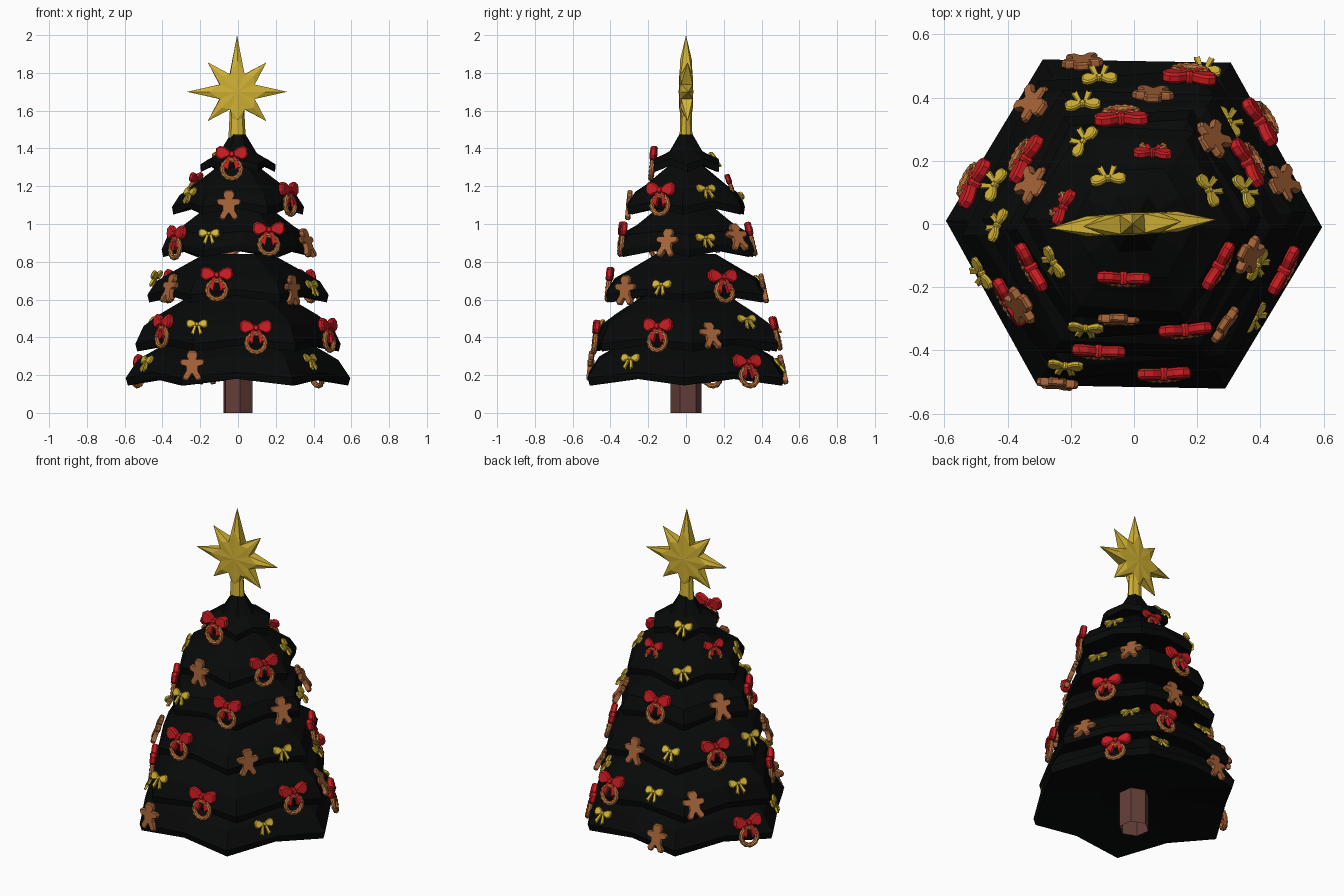
import bpy, bmesh, math
from mathutils import Vector, Matrix
from mathutils.bvhtree import BVHTree

if "Cube" in bpy.data.objects:
    bpy.data.objects.remove(bpy.data.objects["Cube"])


def material(name, col):
    m = bpy.data.materials.new(name)
    m.diffuse_color = (*col, 1)
    m.use_nodes = True
    m.node_tree.nodes["Principled BSDF"].inputs["Base Color"].default_value = m.diffuse_color
    return m


BLACK = material("near_black_needles", (0.0022, 0.0025, 0.0025))
BROWN = material("trunk_brown", (0.125, 0.048, 0.04))
GOLD = material("gold", (0.65, 0.45, 0.035))
RED = material("ribbon_red", (0.60, 0.012, 0.016))
GINGER = material("gingerbread_brown", (0.39, 0.13, 0.04))
ROPE = material("wreath_orange", (0.50, 0.18, 0.045))


def to_mesh(bm, name, mats):
    bmesh.ops.recalc_face_normals(bm, faces=bm.faces[:])
    me = bpy.data.meshes.new(name)
    bm.to_mesh(me)
    bm.free()
    for m in mats:
        me.materials.append(m)
    return me


def add(name, me, matrix=Matrix()):
    ob = bpy.data.objects.new(name, me)
    bpy.context.collection.objects.link(ob)
    ob.matrix_world = matrix
    return ob


def bridge(bm, a, b, mat=0):
    n = len(a)
    for i in range(n):
        bm.faces.new((a[i], a[(i + 1) % n], b[(i + 1) % n], b[i])).material_index = mat


def puffed(bm, pts, t, shrink, mat=0):
    """Outline in x/z made into a cushion of half thickness t."""
    cx = sum(p[0] for p in pts) / len(pts)
    cz = sum(p[1] for p in pts) / len(pts)
    rings = []
    for y, s in ((-t, shrink), (-t * .55, 1), (t * .55, 1), (t, shrink)):
        rings.append([bm.verts.new((cx + (x - cx) * s, y, cz + (z - cz) * s)) for x, z in pts])
    for a, b in zip(rings, rings[1:]):
        bridge(bm, a, b, mat)
    for r in (rings[0], rings[-1]):
        bm.faces.new(r).material_index = mat


# tree tiers: hexagonal skirts with drooping corners
# tip radius, tip z, shoulder radius, shoulder z, top radius, top z, turn, bulge
TIERS = [(.595, .145, .43, .34, .22, .43, -1, .018),
         (.545, .325, .42, .52, .20, .65, 4, .018),
         (.48, .585, .36, .74, .18, .84, -2, .014),
         (.405, .825, .30, .985, .15, 1.10, 3, .018),
         (.35, 1.05, .25, 1.195, .10, 1.31, -3, .01),
         (.20, 1.275, .10, 1.375, .04, 1.475, 2, 0)]
tier_tops = []
for n, (R, z, rm, zm, rt, zt, turn, bulge) in enumerate(TIERS):
    bm = bmesh.new()
    profile = [(R * .35, z + .07, 0), (R * .98, z, .035), (R, z + .04, .03),
               ((R + rm) / 2 + bulge, (z + .04 + zm) / 2 + bulge, .018),
               (rm, zm, .01), (rt, zt, 0)]
    rings = []
    for r, h, lift in profile:
        ring = []
        for k in range(12):
            a = math.radians(30 * k + turn)
            mid = k % 2
            rr = r * (math.cos(math.pi / 6) if mid else 1)
            ring.append(bm.verts.new((rr * math.cos(a), rr * math.sin(a), h + lift * mid)))
        rings.append(ring)
    for a, b in zip(rings, rings[1:]):
        bridge(bm, a, b)
    bm.faces.new(rings[0])
    bm.faces.new(rings[-1])
    bmesh.ops.recalc_face_normals(bm, faces=bm.faces[:])
    tier_tops.append(BVHTree.FromBMesh(bm))
    add("tree_tier_%d" % (n + 1), to_mesh(bm, "tier", [BLACK]))

# trunk, open ended
bm = bmesh.new()
bmesh.ops.create_cone(bm, cap_ends=False, segments=6, radius1=.084, radius2=.084, depth=.26,
                      matrix=Matrix.Translation((0, 0, .13)) @ Matrix.Rotation(math.radians(8), 4, 'Z'))
add("trunk", to_mesh(bm, "trunk", [BROWN]))

# eight pointed star: flat front and back, tips tapering to a point
bm = bmesh.new()
front, back = bm.verts.new((0, -.036, 0)), bm.verts.new((0, .036, 0))
tips, inner = [], []
for k in range(8):
    a = math.radians(45 * k)
    r = .22 if k % 2 else (.30 if k == 2 else .265)
    tips.append(bm.verts.new((r * math.cos(a), 0, r * math.sin(a))))
    b = a + math.pi / 8
    inner.append([bm.verts.new((.10 * math.cos(b), y, .10 * math.sin(b))) for y in (-.03, .03)])
for k in range(8):
    t, p, q = tips[k], inner[k - 1], inner[k]
    ridge = [bm.verts.new(t.co * .55 + Vector((0, y, 0))) for y in (-.032, .032)]
    for s, c in ((0, front), (1, back)):
        for e in (p, q):
            bm.faces.new((c, e[s], ridge[s]))
            bm.faces.new((ridge[s], e[s], t))
    bm.faces.new((t, p[0], p[1]))
    bm.faces.new((t, q[0], q[1]))
add("star", to_mesh(bm, "star", [GOLD]),
    Matrix.Translation((-.005, 0, 1.70)) @ Matrix.Rotation(math.radians(3), 4, 'Z'))
bm = bmesh.new()
bmesh.ops.create_cone(bm, cap_ends=True, segments=8, radius1=.046, radius2=.036, depth=.2,
                      matrix=Matrix.Translation((-.005, 0, 1.55)) @ Matrix.Diagonal((1, .75, 1, 1)))
add("star_stem", to_mesh(bm, "stem", [GOLD]))


# ribbon bow: knot, two loops, two tails
def bow(bm, s, tail, z0, t, wide, mat=0):
    loop = [(.006, .012), (.035, .036), (.062, .043), (.083, .03), (.086, -.004), (.076, -.022),
            (.056, -.032), (.035, -.022), (.006, -.012)]
    strip = [(.0, .0), (.02, -.004), (.036 + wide, -tail * .85), (.034, -tail * .82),
             (.036 - wide, -tail)]
    knot = [(.016 * math.cos(a * math.pi / 4), .018 * math.sin(a * math.pi / 4)) for a in range(8)]
    for m in (1, -1):
        puffed(bm, [(x * s * m, z * s + z0) for x, z in loop], t, .8, mat)
        puffed(bm, [(x * s * m, z * s + z0) for x, z in strip], t * .7, .9, mat)
    puffed(bm, [(x * s, z * s + z0) for x, z in knot], t * 1.2, .7, mat)


# wreath: twisted rope ring with red bow
bm = bmesh.new()
rows = []
for i in range(48):
    u = 2 * math.pi * i / 48
    row = []
    for j in range(8):
        v = 2 * math.pi * j / 8
        r = .0135 + .002 * math.cos(2 * v + 12 * u)
        d = .049 + r * math.cos(v)
        row.append(bm.verts.new((d * math.cos(u), r * math.sin(v), d * math.sin(u) - .03)))
    rows.append(row)
for i in range(48):
    bridge(bm, rows[i - 1], rows[i], 1)
bow(bm, 1, .09, .05, .017, .016)
WREATH = to_mesh(bm, "wreath", [RED, ROPE])

# small gold bow
bm = bmesh.new()
bow(bm, .66, .10, .02, .009, .013)
GOLD_BOW = to_mesh(bm, "gold_bow", [GOLD])

# gingerbread figure
half = [(.018, .079), (.029, .064), (.029, .048), (.02, .034), (.054, .034), (.066, .022),
        (.06, .004), (.032, -.004), (.032, -.03), (.05, -.062), (.044, -.077), (.024, -.08),
        (.004, -.046)]
bm = bmesh.new()
puffed(bm, half + [(-x, z) for x, z in reversed(half)], .013, .92)
GINGERBREAD = to_mesh(bm, "gingerbread", [GINGER])

# ornament positions (x, y, z)
WREATHS = [(-.03, -.16, 1.32), (.26, -.13, 1.13), (-.33, -.14, .90), (.16, -.335, .92),
           (-.11, -.40, .68), (-.40, -.25, .43), (.095, -.48, .40), (.48, -.15, .41),
           (.37, .20, .67), (.41, .33, .22), (-.04, .34, .92), (.17, .46, .42),
           (-.35, .21, .67), (-.50, .13, .22)]
SMALL_WREATHS = [(.05, .20, 1.20), (-.20, .05, 1.21)]
SIDE_GINGERS = [(.365, -.10, .90), (-.36, -.26, .66), (.25, .27, .93), (.47, .13, .41),
                (-.31, .37, .42), (-.31, .12, .92)]
FLAT_GINGERS = [(-.045, -.28, 1.10), (.28, -.31, .65), (-.235, -.49, .25), (.06, .41, .66),
                (-.16, .50, .23)]
BOWS = [(-.24, -.115, 1.15), (-.15, -.33, .93), (.39, -.13, .66), (-.20, -.42, .45),
        (-.49, -.16, .26), (.39, -.30, .27), (-.44, .0, .71), (.24, .11, 1.17),
        (.36, .11, .91), (.31, .33, .48), (-.08, .15, 1.34), (-.11, .475, .46),
        (.22, .50, .25), (-.15, .36, .69), (-.15, .24, 1.13), (-.45, .13, .47)]


def hang(name, me, spots, tilt_front, tilt_back, scale=1):
    for n, (x, y, z) in enumerate(spots):
        az = math.atan2(y, x)
        out = Vector((math.cos(az), math.sin(az), 0))
        tilt = math.radians(tilt_back if y > 0 else tilt_front)
        radius = math.hypot(x, y)
        # keep the lower half clear of the branches
        for dz in (.05 * scale, .025 * scale, 0):
            for tree in tier_tops:
                hit = tree.ray_cast(out * 2 + Vector((0, 0, z - dz)), -out)[0]
                if hit:
                    need = hit.to_2d().length - dz * math.tan(tilt) + .004
                    radius = max(radius, min(need, radius + .035))
        # turn mostly towards the nearest side of the hexagon
        side = math.radians(30 + 60 * round((math.degrees(az) - 30) / 60))
        face = az + (side - az) * .8
        add("%s_%d" % (name, n + 1), me,
            Matrix.Translation(out * radius + Vector((0, 0, z)))
            @ Matrix.Rotation(face + math.pi / 2, 4, 'Z') @ Matrix.Rotation(-tilt, 4, 'X')
            @ Matrix.Scale(scale, 4))


hang("wreath", WREATH, WREATHS, 6, 14)
hang("small_wreath", WREATH, SMALL_WREATHS, 14, 20, .72)
hang("side_gingerbread", GINGERBREAD, SIDE_GINGERS, 20, 30)
hang("flat_gingerbread", GINGERBREAD, FLAT_GINGERS, 5, 12)
hang("gold_bow", GOLD_BOW, BOWS, 26, 38)
